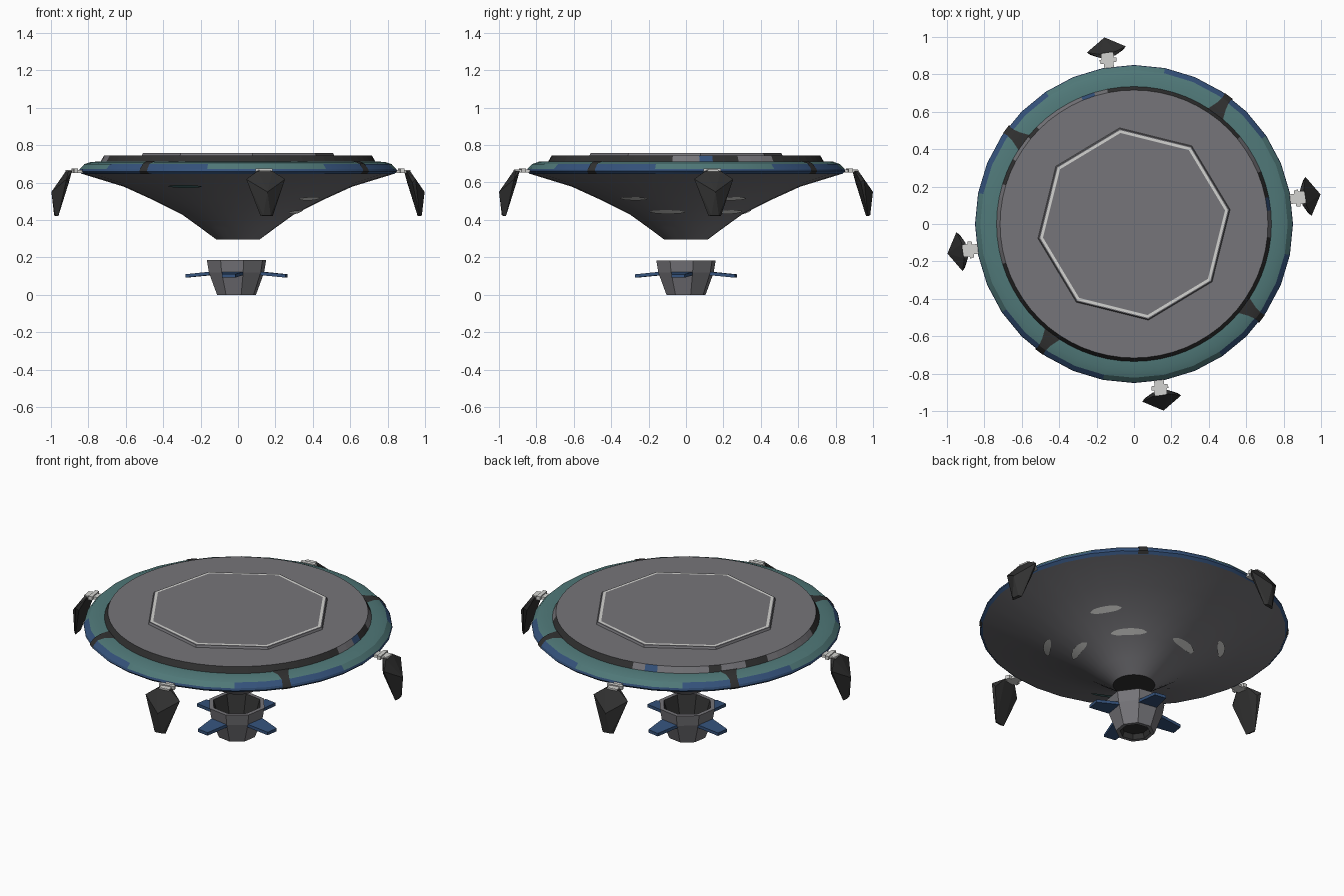
import bpy, bmesh, math
from mathutils import Vector

if "Cube" in bpy.data.objects:
    bpy.data.objects.remove(bpy.data.objects["Cube"])

def material(name, rgb):
    m = bpy.data.materials.new(name)
    m.diffuse_color = (*rgb, 1)
    m.use_nodes = True
    m.node_tree.nodes["Principled BSDF"].inputs["Base Color"].default_value = m.diffuse_color
    return m

GREY = material("mid grey", (0.18, 0.177, 0.192))
CHARCOAL = material("charcoal", (0.03, 0.03, 0.03))
TEAL = material("teal", (0.08, 0.19, 0.19))
BLUE = material("navy blue", (0.035, 0.085, 0.2))
LIGHT = material("pale grey", (0.65, 0.65, 0.63))
ROT = math.radians(9)          # twist shared by all the fourfold parts

def finish(name, bm, mats, smooth=None, loc=(0, 0, 0), recalc=True):
    bmesh.ops.remove_doubles(bm, verts=bm.verts, dist=1e-5)
    if recalc:
        bmesh.ops.recalc_face_normals(bm, faces=bm.faces)
    me = bpy.data.meshes.new(name)
    bm.to_mesh(me)
    bm.free()
    for m in mats:
        me.materials.append(m)
    ob = bpy.data.objects.new(name, me)
    bpy.context.collection.objects.link(ob)
    ob.location = loc
    if smooth:
        bpy.ops.object.select_all(action='DESELECT')
        ob.select_set(True)
        bpy.context.view_layer.objects.active = ob
        bpy.ops.object.shade_smooth_by_angle(angle=math.radians(smooth))
    return ob

def lathe(name, profile, n, mats, rule=None, start=0.0, smooth=None, loc=(0, 0, 0)):
    """Revolve (r, z) points; rule(band, angle in degrees) gives the material index."""
    bm = bmesh.new()
    rings = []
    for r, z in profile:
        if r == 0:
            rings.append([bm.verts.new((0, 0, z))] * n)
        else:
            rings.append([bm.verts.new((r * math.cos(start + math.tau * i / n),
                                        r * math.sin(start + math.tau * i / n), z)) for i in range(n)])
    for k in range(len(rings) - 1):
        for i in range(n):
            j = (i + 1) % n
            quad = [rings[k][i], rings[k][j], rings[k + 1][j], rings[k + 1][i]]
            f = bm.faces.new(list(dict.fromkeys(quad)))
            if rule:
                f.material_index = rule(k, math.degrees(start) + 360 * (i + 0.5) / n)
    return finish(name, bm, mats, smooth, loc)

def polar(r, t, a, z):
    """Point at radius r and sideways offset t, in the frame turned by angle a."""
    return Vector((r * math.cos(a) - t * math.sin(a), r * math.sin(a) + t * math.cos(a), z))

def hull_shape(name, pts, mat, a, loc=(0, 0, 0)):
    """Convex solid through (r, t, z) points."""
    bm = bmesh.new()
    for r, t, z in pts:
        bm.verts.new(polar(r, t, a, z))
    bmesh.ops.convex_hull(bm, input=bm.verts)
    bmesh.ops.dissolve_limit(bm, angle_limit=0.01, verts=bm.verts, edges=bm.edges)
    return finish(name, bm, [mat], loc=loc)

def block(name, r0, r1, hw0, hw1, z0, z1, mat, a, loc=(0, 0, 0)):
    pts = [(r, s * h, z) for r, h in ((r0, hw0), (r1, hw1)) for s in (-1, 1) for z in (z0, z1)]
    return hull_shape(name, pts, mat, a, loc)

# lower hull cone with a dark underside cap
CONE = [(0.115, 0.295), (0.20, 0.358), (0.30, 0.43), (0.45, 0.505), (0.61, 0.578), (0.835, 0.647)]
lathe("lower_hull", [(0, 0.295)] + CONE, 32, [GREY, CHARCOAL],
      lambda k, a: 1 if k == 0 else 0, smooth=35)

# outer rim: teal upper slope, blue edge that widens near the seams
RIM = [(0.72, 0.712), (0.785, 0.711), (0.822, 0.698), (0.846, 0.673), (0.85, 0.660), (0.835, 0.646)]

def rim_colour(k, a):
    near_seam = abs((a - 53.5 + 45) % 90 - 45) < 24
    if k < 2:
        return 0
    if k == 2:
        return 1 if near_seam else 0
    return 1
lathe("outer_rim", RIM, 32, [TEAL, BLUE], rim_colour, smooth=25)

# raised deck with a patchy dark side band
def band_colour(k, a):
    if k == 1:
        return 0
    if 6 <= a < 12 or 106 <= a < 112:
        return 2
    if (24 <= a < 42 or 100 <= a < 106 or 114 <= a < 137 or 143 <= a < 152 or 165 <= a < 196
            or -4 < (a + 180) % 360 - 180 < 4):
        return 0
    return 1
lathe("deck", [(0.737, 0.708), (0.716, 0.745), (0, 0.745)], 64, [GREY, CHARCOAL, BLUE], band_colour)

# octagonal hatch with a fine pale inlay
O = math.radians(8.5)
lathe("deck_hatch", [(0.52, 0.744), (0.514, 0.758), (0, 0.758)], 8, [GREY], start=O)
bm = bmesh.new()
loops = [[bm.verts.new(polar(r, 0, O + math.tau * i / 8, 0.760)) for i in range(8)] for r in (0.492, 0.507)]
for i in range(8):
    j = (i + 1) % 8
    bm.faces.new((loops[0][i], loops[1][i], loops[1][j], loops[0][j]))
finish("hatch_inlay", bm, [LIGHT], recalc=False)

# four dark seams across the rim, waisted in the middle
SEAM_HALF = [0.055, 0.03, 0.022, 0.024, 0.026, 0.03]
for q in range(4):
    a = math.radians(53.5 + 90 * q)
    bm = bmesh.new()
    rows = []
    for (r, z), h in zip(RIM, SEAM_HALF):
        rr, zz = r + (0.002 if r > 0.8 else 0), z + (0.003 if z > 0.68 else 0)
        rows.append([bm.verts.new((rr * math.cos(a + s * h / r), rr * math.sin(a + s * h / r), zz))
                     for s in (-1, 0, 1)])
    for u, v in zip(rows, rows[1:]):
        for i in range(2):
            bm.faces.new((u[i], v[i], v[i + 1], u[i + 1]))
    finish(f"rim_seam_{q + 1}", bm, [CHARCOAL], smooth=25, recalc=False)

# thin lens-shaped patches lying on the hull cone
def cone_z(r):
    for (r0, z0), (r1, z1) in zip(CONE, CONE[1:]):
        if r <= r1:
            return z0 + (z1 - z0) * (r - r0) / (r1 - r0)
    return CONE[-1][1]

def patch(name, r, deg, half_len, half_wid, mat):
    bm = bmesh.new()
    rows = []
    for i in range(9):
        t = i / 4 - 1
        w = half_wid * (0.15 + 0.85 * math.sqrt(max(0, 1 - t * t)))
        a = math.radians(deg) + t * half_len / r
        rows.append([bm.verts.new(polar(r + s * w, 0, a, cone_z(r + s * w) - 0.005)) for s in (-1, 1)])
    for u, v in zip(rows, rows[1:]):
        bm.faces.new((u[0], v[0], v[1], u[1]))
    bm.normal_update()
    for f in list(bm.faces):
        if f.normal.z > 0:
            f.normal_flip()
    finish(name, bm, [mat], smooth=30, recalc=False)

for i, d in enumerate((45, -18, 107)):
    patch(f"inner_hull_patch_{i + 1}", 0.335, d, 0.1, 0.02, LIGHT)
for i, d in enumerate((31, -36, 138)):
    patch(f"outer_hull_patch_{i + 1}", 0.48, d, 0.09, 0.02, LIGHT)
patch("teal_hull_patch", 0.63, -117, 0.1, 0.025, TEAL)

# four hanging pods on pale brackets
POD = [(0.905, 0.04, 0.662), (0.925, 0.04, 0.662), (0.945, 0.105, 0.618), (0.93, 0.09, 0.60),
       (0.978, 0.033, 0.42), (0.992, 0.02, 0.425)]
for q in range(4):
    a = ROT + math.pi / 2 * q
    pts = [(r, s * t, z) for r, t, z in POD for s in (-1, 1)] + [(1.01, 0, 0.55)]
    hull_shape(f"pod_{q + 1}", pts, CHARCOAL, a)
    block(f"pod_arm_{q + 1}", 0.83, 0.925, 0.026, 0.026, 0.652, 0.668, LIGHT, a)
    block(f"pod_collar_{q + 1}", 0.872, 0.895, 0.042, 0.046, 0.652, 0.674, LIGHT, a)
    block(f"pod_cap_{q + 1}", 0.895, 0.928, 0.034, 0.03, 0.655, 0.667, LIGHT, a)

# floating hollow octagonal thruster with four fins
C = (-0.008, 0, 0)
lathe("thruster", [(0, 0.03), (0.075, 0.03), (0.085, 0), (0.107, 0), (0.152, 0.12), (0.163, 0.185),
                   (0.138, 0.185), (0.1, 0.06), (0, 0.06)], 8, [GREY, CHARCOAL],
      lambda k, a: 0 if 2 <= k <= 5 else 1, start=math.radians(22.5) - ROT, loc=C)
for q in range(4):
    a = -ROT + math.pi / 2 * q
    pts = [(r, s * h, z + dz) for r, h, z in ((0.12, 0.06, 0.107), (0.27, 0.036, 0.092))
           for s in (-1, 1) for dz in (0, 0.018)]
    hull_shape(f"thruster_fin_{q + 1}", pts, BLUE, a, C)
